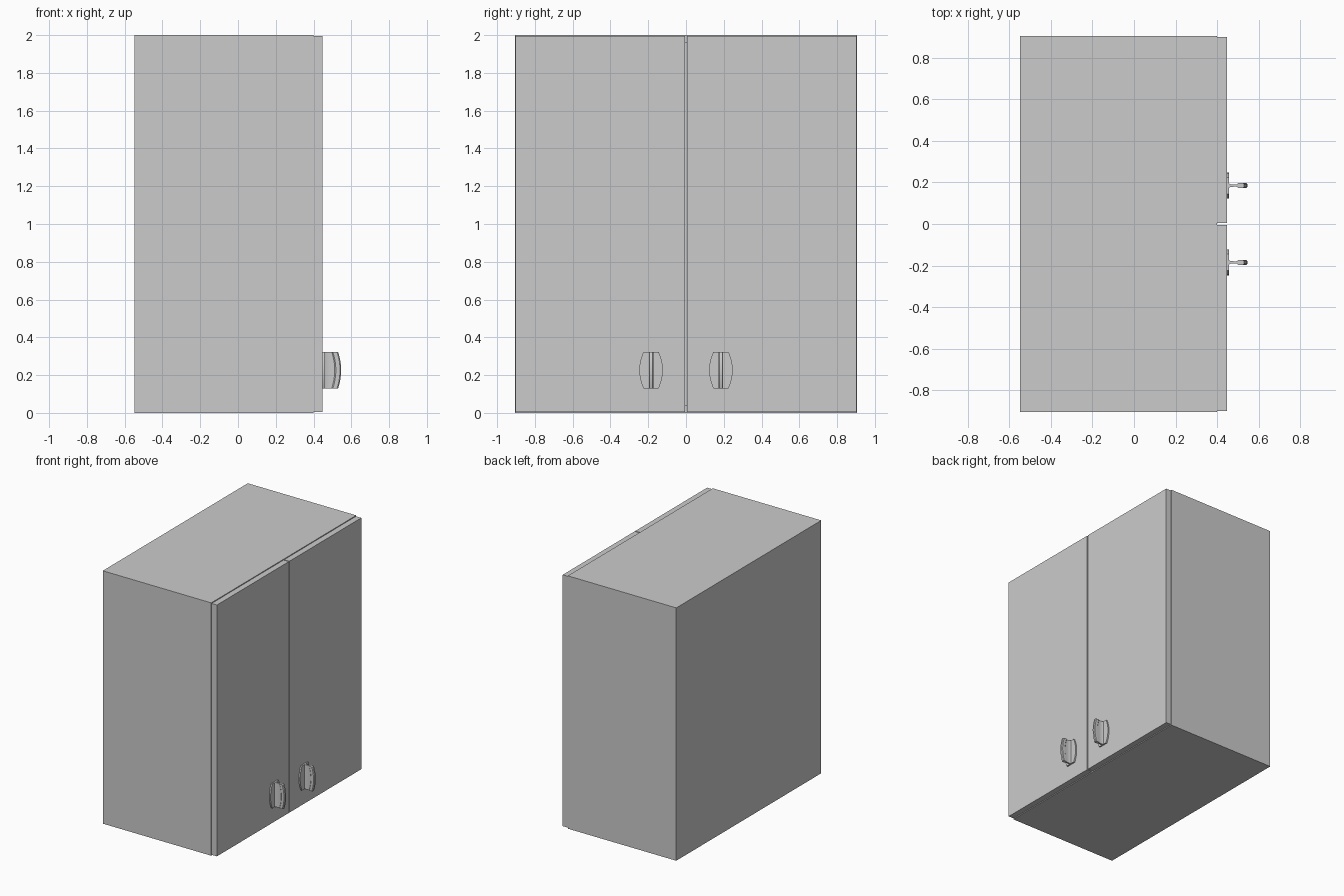
import bpy, bmesh, math

if "Cube" in bpy.data.objects:
    bpy.data.objects.remove(bpy.data.objects["Cube"])

BACK, FRONT, DOOR = -0.549, 0.40, 0.447   # x planes of the cabinet
HALF_W, H, T = 0.906, 2.0, 0.04           # half width, height, panel thickness


def add_mesh(name, bm):
    bmesh.ops.recalc_face_normals(bm, faces=bm.faces)
    me = bpy.data.meshes.new(name)
    bm.to_mesh(me)
    bm.free()
    ob = bpy.data.objects.new(name, me)
    bpy.context.collection.objects.link(ob)
    return ob


def box(name, x0, x1, y0, y1, z0, z1):
    bm = bmesh.new()
    bmesh.ops.create_cube(bm, size=1)
    for v in bm.verts:
        v.co.x = x0 + (v.co.x + 0.5) * (x1 - x0)
        v.co.y = y0 + (v.co.y + 0.5) * (y1 - y0)
        v.co.z = z0 + (v.co.z + 0.5) * (z1 - z0)
    return add_mesh(name, bm)


def loft(name, rings):
    """Closed solid through equal-length rings of points."""
    bm = bmesh.new()
    vs = [[bm.verts.new(p) for p in r] for r in rings]
    n = len(vs[0])
    for a, b in zip(vs, vs[1:]):
        for i in range(n):
            j = (i + 1) % n
            bm.faces.new((a[i], a[j], b[j], b[i]))
    bm.faces.new(vs[0])
    bm.faces.new(vs[-1])
    ob = add_mesh(name, bm)
    bpy.context.view_layer.objects.active = ob
    ob.select_set(True)
    bpy.ops.object.shade_smooth_by_angle(angle=math.radians(30))
    ob.select_set(False)
    return ob


# carcass panels
box("back_panel", BACK, BACK + T, -HALF_W, HALF_W, 0, H)
box("top_panel", BACK + T, FRONT, -HALF_W + T, HALF_W - T, H - T, H)
box("bottom_panel", BACK + T, FRONT, -HALF_W + T, HALF_W - T, 0, T)

Z0, Z1, N = 0.13, 0.323, 12
for s, side in ((-1, "left"), (1, "right")):
    box(side + "_side_panel", BACK + T, FRONT, *sorted((s * HALF_W, s * (HALF_W - T))), 0, H)
    # door with a small reveal all round
    box(side + "_door", FRONT + 0.001, DOOR, *sorted((s * 0.004, s * (HALF_W - 0.004))),
        0.006, H - 0.006)

    # handle: bowed back plate and curved grip with a thick outer rim
    yc = s * 0.185
    plate, grip = [], []
    for i in range(N + 1):
        t = 2 * i / N - 1
        z = Z0 + (Z1 - Z0) * i / N
        w = 0.062 - 0.022 * t * t
        plate.append([(DOOR, yc - w, z), (DOOR, yc + w, z),
                      (DOOR + 0.011, yc + w, z), (DOOR + 0.011, yc - w, z)])
        d = -0.016 * t * t
        half = [(DOOR + 0.009, 0.011), (DOOR + 0.02, 0.006), (DOOR + 0.045, 0.005),
                (0.512 + d, 0.006), (0.518 + d, 0.012), (0.540 + d, 0.012), (0.546 + d, 0.007)]
        grip.append([(x, yc + y, z) for x, y in half] +
                    [(x, yc - y, z) for x, y in reversed(half)])
    loft(side + "_handle_plate", plate)
    loft(side + "_handle_grip", grip)
